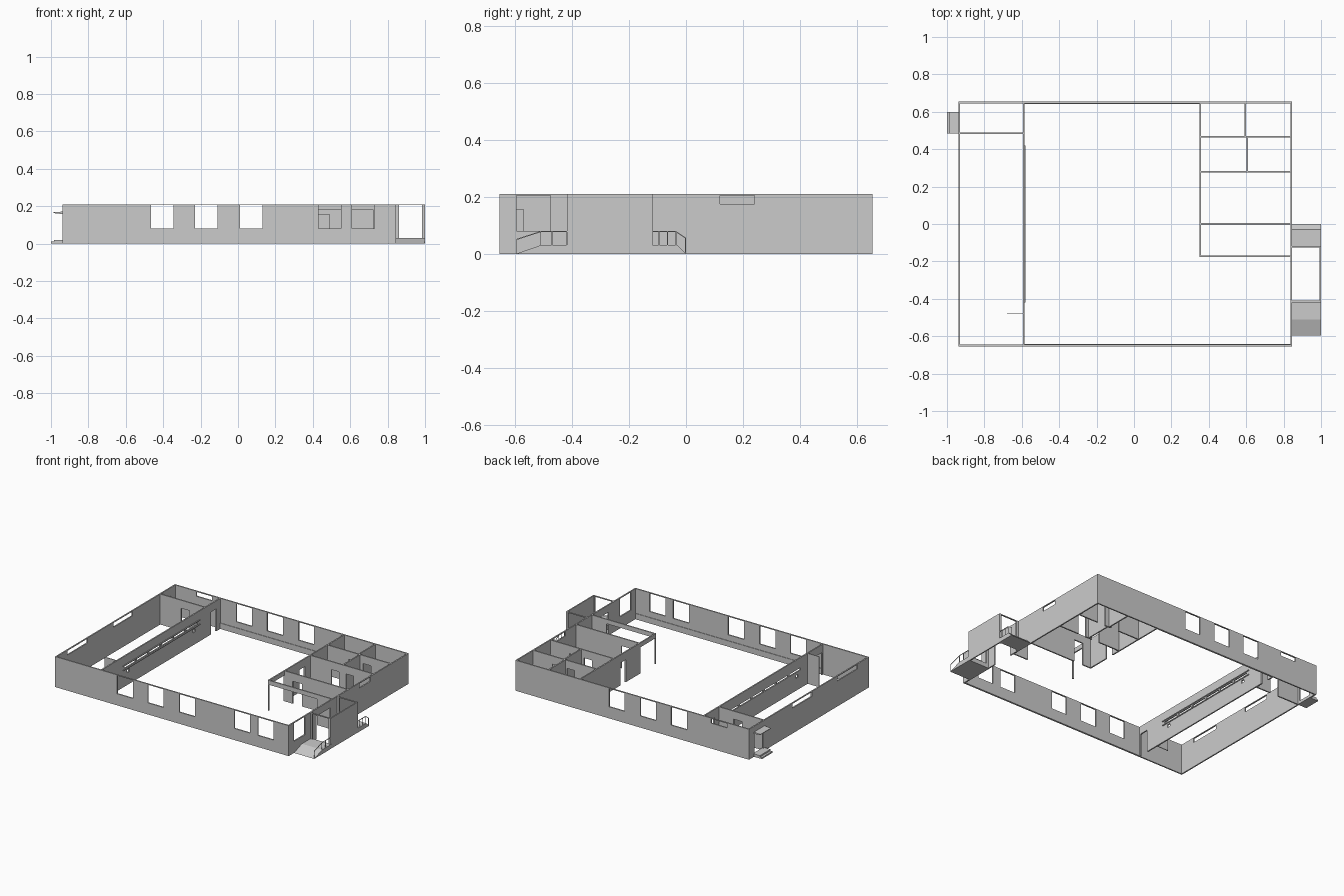
import bpy, bmesh

if "Cube" in bpy.data.objects:
    bpy.data.objects.remove(bpy.data.objects["Cube"])

H = 0.21      # wall height
T = 0.009     # wall thickness


def finish(name, bm):
    bmesh.ops.remove_doubles(bm, verts=bm.verts, dist=1e-6)
    bmesh.ops.recalc_face_normals(bm, faces=bm.faces)
    me = bpy.data.meshes.new(name)
    bm.to_mesh(me)
    bm.free()
    ob = bpy.data.objects.new(name, me)
    bpy.context.collection.objects.link(ob)
    return ob


def wall(name, axis, pos, a, b, holes=(), z0=0.0, z1=H, t=T):
    """Straight wall along an axis; holes are (start, end, bottom, top)."""
    us = sorted({a, b, *[h[0] for h in holes], *[h[1] for h in holes]})
    zs = sorted({z0, z1, *[h[2] for h in holes], *[h[3] for h in holes]})
    bm = bmesh.new()

    def solid(i, j):
        if not (0 <= i < len(us) - 1 and 0 <= j < len(zs) - 1):
            return False
        u, z = (us[i] + us[i + 1]) / 2, (zs[j] + zs[j + 1]) / 2
        return not any(h[0] < u < h[1] and h[2] < z < h[3] for h in holes)

    def quad(*pts):
        bm.faces.new([bm.verts.new((u, pos + d, z) if axis == 'x' else (pos + d, u, z))
                      for u, d, z in pts])

    k = t / 2
    for i in range(len(us) - 1):
        for j in range(len(zs) - 1):
            if not solid(i, j):
                continue
            u0, u1, v0, v1 = us[i], us[i + 1], zs[j], zs[j + 1]
            for d in (-k, k):
                quad((u0, d, v0), (u1, d, v0), (u1, d, v1), (u0, d, v1))
            for di, u in ((-1, u0), (1, u1)):
                if not solid(i + di, j):
                    quad((u, -k, v0), (u, k, v0), (u, k, v1), (u, -k, v1))
            for dj, v in ((-1, v0), (1, v1)):
                if not solid(i, j + dj):
                    quad((u0, -k, v), (u1, -k, v), (u1, k, v), (u0, k, v))
    return finish(name, bm)


def prism(name, axis, profile, a, b):
    """Extrude a (u, z) profile from a to b along the given axis."""
    bm = bmesh.new()
    ends = [[bm.verts.new((c, u, z) if axis == 'x' else (u, c, z)) for u, z in profile]
            for c in (a, b)]
    for e in ends:
        bm.faces.new(e)
    n = len(profile)
    for i in range(n):
        j = (i + 1) % n
        bm.faces.new((ends[0][i], ends[0][j], ends[1][j], ends[1][i]))
    return finish(name, bm)


def box(name, x0, x1, y0, y1, z0, z1):
    return prism(name, 'x', [(y0, z0), (y1, z0), (y1, z1), (y0, z1)], x0, x1)


L, R, F, B = -0.935, 0.841, -0.65, 0.65
DOOR = 0.155


def door(a, b):
    return (a, b, 0.0, DOOR)


def window(a, b):
    return (a, b, 0.08, 0.205)


def high_window(a, b):
    return (a, b, 0.175, 0.205)


# Outer walls
row = [window(-0.465, -0.345), window(-0.23, -0.11), window(0.01, 0.13)]
wall("front_wall", 'x', F, L - T / 2, R + T / 2,
     row + [window(0.43, 0.55), window(0.61, 0.73)])
wall("back_wall", 'x', B, L - T / 2, R + T / 2, row + [high_window(-0.77, -0.65)])
wall("left_wall", 'y', L, F, B,
     [high_window(-0.53, -0.31), high_window(-0.03, 0.18), (0.5, 0.595, 0.02, DOOR)])
wall("right_wall", 'y', R, F, B,
     [window(-0.595, -0.475), high_window(0.12, 0.24), (-0.35, -0.2, 0.0, 0.16)])

# Low skirting inside the hall
for name, y in (("front_skirting", F + 0.006), ("back_skirting", B - 0.006)):
    wall(name, 'x', y, -0.59, R if y < 0 else 0.355, z1=0.04, t=0.004)

# Long corridor wall with a narrow strip window and shelf
panes = [(-0.40 + i * 0.135, -0.28 + i * 0.135, 0.125, 0.14) for i in range(6)]
peeps = [(c - 0.012, c + 0.012, 0.085, 0.105) for c in (-0.36, 0.36)]
wall("corridor_wall", 'y', -0.59, F, B,
     [door(-0.635, -0.57), door(0.54, 0.60)] + panes + peeps)
for name, z in (("strip_window_shelf", 0.115), ("strip_window_head", 0.145)):
    box(name, -0.587, -0.58, -0.42, 0.42, z, z + 0.006)
wall("entry_partition", 'x', 0.485, L, -0.59, [door(-0.77, -0.705)])
wall("screen_stub", 'x', -0.48, -0.68, -0.59, t=0.005)

# Rooms on the right
wall("rooms_side_wall", 'y', 0.355, -0.176, B,
     [door(0.155, 0.215), (-0.168, -0.005, 0.0, 0.18)])
wall("lobby_beam", 'x', -0.172, 0.355, R, [(0.355, 0.725, 0.0, 0.18)])
wall("lobby_wall", 'x', 0.0, 0.355, R, [door(0.42, 0.49)])
wall("passage_wall", 'x', 0.28, 0.355, R, [door(0.52, 0.58), door(0.63, 0.69)])
wall("back_rooms_wall", 'x', 0.467, 0.355, R, [door(0.52, 0.58), door(0.63, 0.69)])
wall("back_room_divider", 'y', 0.595, 0.467, B)
wall("middle_room_divider", 'y', 0.605, 0.28, 0.467)

# Side porch: outer screen and two open ends
wall("porch_screen", 'y', 0.995, -0.418, -0.118, t=0.008)
for name, y in (("porch_front_frame", -0.414), ("porch_back_frame", -0.122)):
    wall(name, 'x', y, R, 0.999, [(0.86, 0.985, 0.0, 0.205)])

# Ramps with landings
prism("front_ramp", 'x', [(-0.597, 0), (-0.41, 0), (-0.41, 0.03), (-0.51, 0.03)], R, 1.0)
prism("back_ramp", 'x', [(-0.12, 0), (0.0, 0), (-0.03, 0.03), (-0.12, 0.03)], R, 1.0)


# Handrails: sloping top bar on thin posts
def railing(name, top, posts):
    w = 0.0025
    prism(name + "_bar", 'x', top + [(y, z - 0.004) for y, z in reversed(top)], 0.996, 0.999)
    for i, (y, z0, z1) in enumerate(posts):
        box(f"{name}_post_{i}", 0.996, 0.999, y - w / 2, y + w / 2, z0, z1)


railing("front_rail", [(-0.595, 0.052), (-0.51, 0.08), (-0.418, 0.08)],
        [(-0.594, 0, 0.05), (-0.51, 0.03, 0.078), (-0.47, 0.03, 0.078), (-0.42, 0.03, 0.078)])
railing("back_rail", [(-0.12, 0.08), (-0.035, 0.08), (-0.001, 0.057)],
        [(-0.119, 0.03, 0.078), (-0.095, 0.03, 0.078), (-0.065, 0.03, 0.078),
         (-0.035, 0.03, 0.078), (-0.002, 0, 0.055)])

# Left entrance: two shallow steps and a tapered canopy
prism("entrance_steps", 'y', [(L, 0), (-1.0, 0), (-1.0, 0.01), (-0.985, 0.01),
                              (-0.985, 0.02), (L, 0.02)], 0.485, 0.60)
prism("entrance_canopy", 'y', [(L, 0.157), (-0.988, 0.163), (-0.988, 0.167), (L, 0.171)],
      0.485, 0.60)
